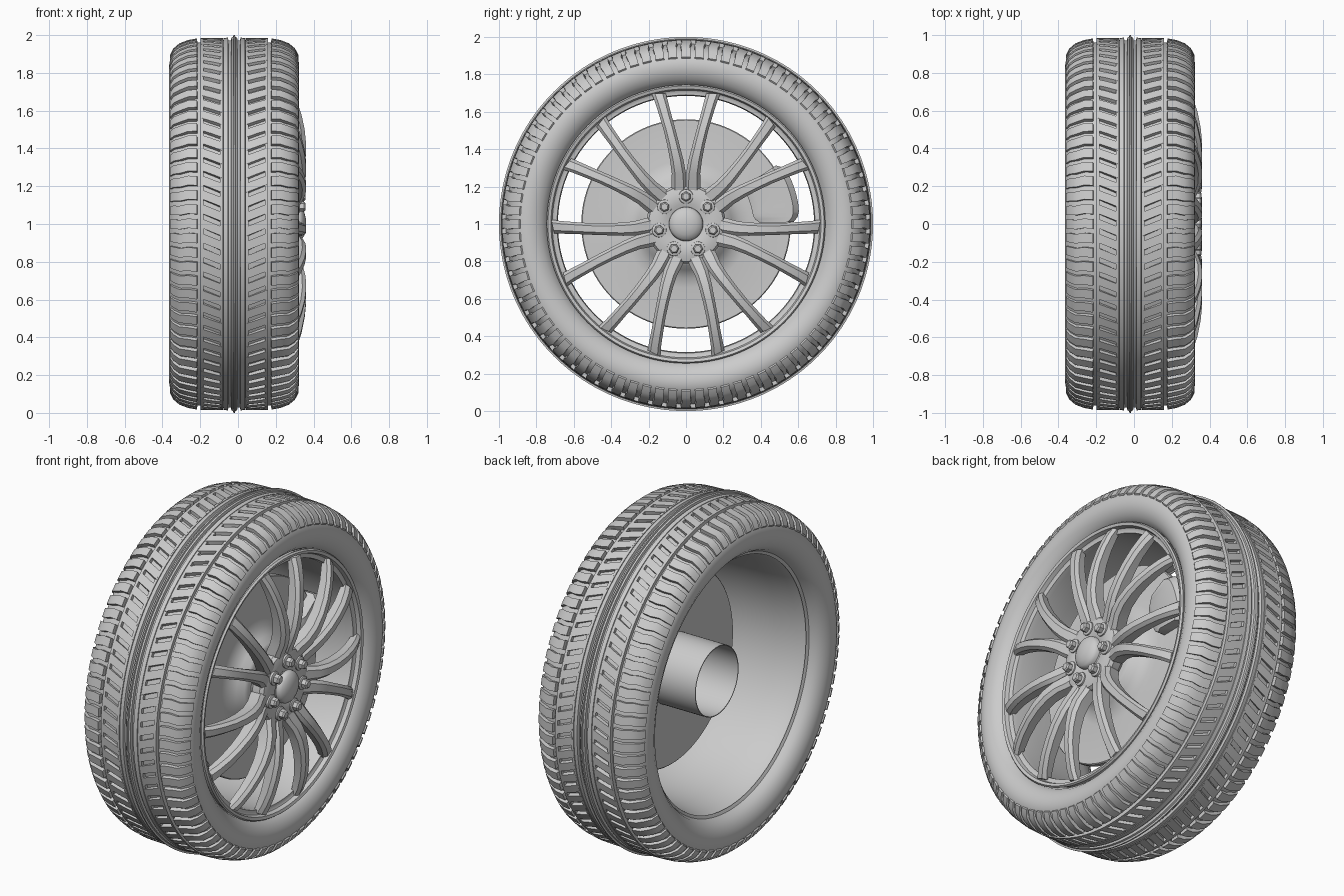
import bpy, bmesh, math
from math import cos, sin, pi, radians

if "Cube" in bpy.data.objects:
    bpy.data.objects.remove(bpy.data.objects["Cube"])

XC = -0.02          # middle plane of the tyre
N_LUG = 80          # tread repeats around the tyre


def finish(name, bm, angle=35):
    bmesh.ops.recalc_face_normals(bm, faces=bm.faces)
    me = bpy.data.meshes.new(name)
    bm.to_mesh(me)
    bm.free()
    ob = bpy.data.objects.new(name, me)
    bpy.context.collection.objects.link(ob)
    bpy.ops.object.select_all(action='DESELECT')
    ob.select_set(True)
    bpy.context.view_layer.objects.active = ob
    bpy.ops.object.shade_smooth_by_angle(angle=radians(angle))
    return ob


def polar(x, r, a, t=0.0):
    """Point on the wheel: axial x, radius r at angle a, tangential shift t."""
    return (x, r * cos(a) - t * sin(a), 1 + r * sin(a) + t * cos(a))


def loft(bm, rings):
    """Skin a list of equal closed sections and cap both ends."""
    vs = [[bm.verts.new(p) for p in ring] for ring in rings]
    n = len(vs[0])
    for a, b in zip(vs, vs[1:]):
        for i in range(n):
            j = (i + 1) % n
            bm.faces.new((a[i], a[j], b[j], b[i]))
    bm.faces.new(vs[0])
    bm.faces.new(vs[-1][::-1])


def revolve(name, profile, n=128, closed=False, angle=35):
    """Spin an (x, r) profile about the wheel axle."""
    bm = bmesh.new()
    cols = []
    for x, r in profile:
        if r < 1e-6:
            cols.append([bm.verts.new((x, 0, 1))] * n)
        else:
            cols.append([bm.verts.new(polar(x, r, 2 * pi * i / n)) for i in range(n)])
    pairs = list(zip(cols, cols[1:])) + ([(cols[-1], cols[0])] if closed else [])
    for a, b in pairs:
        for i in range(n):
            j = (i + 1) % n
            f = list(dict.fromkeys((a[i], a[j], b[j], b[i])))
            if len(f) > 2:
                bm.faces.new(f)
    return finish(name, bm, angle)


# Tyre carcass: half profile (offset from middle, radius), mirrored
half = [(0.255, 0.715), (0.265, 0.735), (0.295, 0.748), (0.322, 0.775), (0.339, 0.81),
        (0.344, 0.845), (0.338, 0.88), (0.318, 0.914), (0.285, 0.938), (0.24, 0.953),
        (0.185, 0.962), (0.06, 0.966), (0.056, 0.984), (0.034, 0.987), (0.03, 0.972),
        (0.018, 0.972), (0.015, 0.987), (0.006, 0.99), (0.004, 1.0)]
tyre = [(XC + x, r) for x, r in half] + [(XC - x, r) for x, r in reversed(half)]
revolve("tyre", tyre, 160)

# Tread: path stations (offset, outer radius, tangential slant)
shoulder = [(0.197, 0.983, 0.0), (0.245, 0.974, -0.004), (0.29, 0.957, 0.004),
            (0.322, 0.93, 0.0), (0.341, 0.893, 0.0)]
middle = [(0.066, 0.986, 0.0), (0.12, 0.986, -0.022), (0.176, 0.984, -0.044)]


def tread(name, path, width, shift):
    bm = bmesh.new()
    for side in (-1, 1):
        for k in range(N_LUG):
            a = 2 * pi * (k + shift) / N_LUG
            rings = []
            for x, r, t in path:
                # inner edge sinks toward the tyre body
                xi, ri = x + (0.18 - x) * 0.15, r - 0.03
                ring = []
                for px, pr, w in ((x, r, -width), (x, r, width),
                                  (xi, ri, width), (xi, ri, -width)):
                    ring.append(polar(XC + side * px, pr, a + t + w))
                rings.append(ring)
            loft(bm, rings)
    return finish(name, bm, 30)


tread("shoulder_lugs", shoulder, 0.026, 0.0)
tread("middle_tread_blocks", middle, 0.025, 0.5)
# thin ribs that join the middle blocks on both edges
for side, label in ((-1, "left"), (1, "right")):
    for x, w in ((0.068, 0.008), (0.17, 0.008)):
        c = XC + side * x
        revolve("tread_rib_" + label,
                [(c - w, 0.955), (c - w, 0.984), (c + w, 0.984), (c + w, 0.955)], 128, True)

# Rim barrel with stepped front lip
revolve("rim", [(0.245, 0.73), (0.285, 0.745), (0.295, 0.738), (0.29, 0.722), (0.268, 0.715),
                (0.262, 0.705), (0.262, 0.69), (0.235, 0.685), (0.1, 0.687), (-0.1, 0.695),
                (-0.22, 0.71), (-0.28, 0.73), (-0.315, 0.752), (-0.28, 0.745),
                (-0.2, 0.73), (0.1, 0.705)], 128, True)

# Spokes: seven Y pairs; stations (radius, lateral, half width, front x, depth)
stations = [(0.15, 0.035, 0.040, 0.300, 0.08), (0.21, 0.036, 0.042, 0.318, 0.085),
            (0.27, 0.038, 0.038, 0.342, 0.085), (0.34, 0.049, 0.036, 0.358, 0.08),
            (0.42, 0.067, 0.033, 0.361, 0.075), (0.50, 0.087, 0.032, 0.353, 0.07),
            (0.58, 0.110, 0.033, 0.336, 0.065), (0.65, 0.130, 0.035, 0.312, 0.06),
            (0.698, 0.146, 0.038, 0.288, 0.05)]
bm = bmesh.new()
for k in range(7):
    a = pi / 2 + 2 * pi * k / 7
    for side in (-1, 1):
        rings = []
        for r, lat, w, x, d in stations:
            sec = ((x - d, -0.8), (x - 0.02, -1), (x, -0.55),
                   (x, 0.55), (x - 0.02, 1), (x - d, 0.8))
            rings.append([polar(px, r, a, side * lat + s * w) for px, s in sec])
        loft(bm, rings)
finish("spokes", bm, 40)

# Hub with shallow dish and domed centre cap
revolve("hub", [(0.2, 0.0), (0.2, 0.17), (0.235, 0.205), (0.285, 0.212), (0.305, 0.2),
                (0.314, 0.17), (0.316, 0.11), (0.31, 0.1), (0.31, 0.0)], 84)
revolve("centre_cap", [(0.305, 0.092), (0.328, 0.09), (0.34, 0.08), (0.352, 0.058),
                       (0.359, 0.03), (0.361, 0.0)], 48)

# Seven wheel nuts in raised seats
bm = bmesh.new()
for k in range(7):
    a = pi / 2 + 2 * pi * k / 7
    for sides, prof in ((20, [(0.3, 0.04), (0.322, 0.038), (0.326, 0.03)]),
                        (6, [(0.31, 0.027), (0.35, 0.027), (0.358, 0.019)])):
        loft(bm, [[polar(x, 0.147 + q * cos(2 * pi * i / sides), a, q * sin(2 * pi * i / sides))
                   for i in range(sides)] for x, q in prof])
finish("wheel_nuts", bm, 30)

# Brake disc with raised hat, and hollow axle tube behind
revolve("brake_disc", [(0.085, 0.0), (0.085, 0.555), (0.09, 0.56), (0.115, 0.56), (0.12, 0.555),
                       (0.12, 0.34), (0.13, 0.29), (0.16, 0.245), (0.195, 0.22),
                       (0.205, 0.2), (0.205, 0.0)], 96)
revolve("axle_tube", [(0.09, 0.2), (-0.2, 0.2), (-0.2, 0.195), (0.08, 0.195)], 64)

# Brake caliper hugging the disc edge
bm = bmesh.new()
rings = []
for i in range(13):
    u = i / 12
    a = radians(1 + 32 * u)
    e = 0.035 * abs(2 * u - 1) ** 6     # rounded ends
    rings.append([polar(x, r, a) for x, r in
                  ((0.04, 0.36 + e), (0.04, 0.59 - e), (0.06, 0.61 - e), (0.15, 0.61 - e),
                   (0.18, 0.58 - e), (0.185, 0.4 + e), (0.165, 0.36 + e))])
loft(bm, rings)
finish("brake_caliper", bm, 40)
